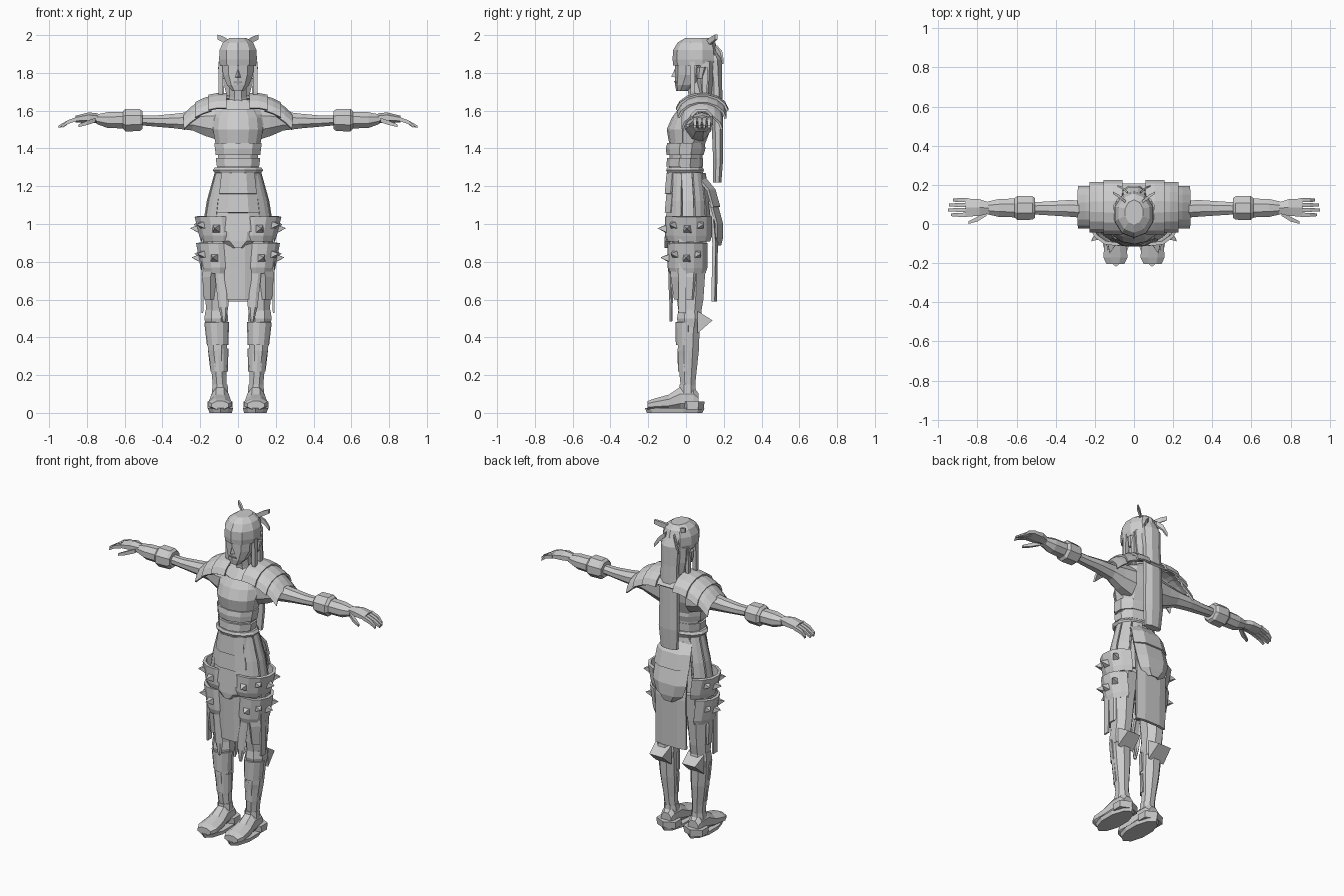
import bpy, math
from mathutils import Vector, Matrix

grey = bpy.data.materials.new("plain grey")
grey.diffuse_color = (0.6, 0.6, 0.6, 1)
AXES = {'z': (Vector((1, 0, 0)), Vector((0, 1, 0))),
        'x': (Vector((0, 1, 0)), Vector((0, 0, 1))),
        'y': (Vector((1, 0, 0)), Vector((0, 0, 1)))}


def make(name, verts, faces, mirror=False, thick=0):
    me = bpy.data.meshes.new(name)
    me.from_pydata([tuple(v) for v in verts], [], faces)
    me.materials.append(grey)
    ob = bpy.data.objects.new(name, me)
    bpy.context.collection.objects.link(ob)
    if thick:
        m = ob.modifiers.new("thickness", 'SOLIDIFY')
        m.thickness, m.offset = thick, 0
    if mirror:
        m = ob.modifiers.new("mirror", 'MIRROR')
        m.use_mirror_merge = False
    # consistent outward normals
    import bmesh
    bm = bmesh.new()
    bm.from_mesh(me)
    bmesh.ops.recalc_face_normals(bm, faces=bm.faces)
    bm.to_mesh(me)
    bm.free()
    return ob


def loft(name, rings, axis='z', n=8, mirror=False):
    """Closed tube; ring = (x, y, z, half width, half depth)."""
    u, v = AXES[axis]
    k = 1 / math.cos(math.pi / n)
    vs = []
    for x, y, z, a, b in rings:
        for i in range(n):
            t = 2 * math.pi * (i + .5) / n
            vs.append(Vector((x, y, z)) + u * a * k * math.cos(t) + v * b * k * math.sin(t))
    fs = [(r*n+i, r*n+(i+1) % n, (r+1)*n+(i+1) % n, (r+1)*n+i)
          for r in range(len(rings)-1) for i in range(n)]
    fs += [tuple(range(n)), tuple(range((len(rings)-1)*n, len(rings)*n))]
    return make(name, vs, fs, mirror)


def shell(name, rings, a0, a1, axis='z', n=6, mirror=False, thick=.012):
    """Curved plate covering the angles a0 to a1 (degrees)."""
    u, v = AXES[axis]
    vs = []
    for x, y, z, a, b in rings:
        for i in range(n + 1):
            t = math.radians(a0 + (a1 - a0) * i / n)
            vs.append(Vector((x, y, z)) + u * a * math.cos(t) + v * b * math.sin(t))
    m = n + 1
    fs = [(r*m+i, r*m+i+1, (r+1)*m+i+1, (r+1)*m+i) for r in range(len(rings)-1) for i in range(n)]
    return make(name, vs, fs, mirror, thick)


def cloth(name, rows, bow=0, mirror=False, thick=.01):
    """Hanging panel; row = (x0, x1, y, z); bow pushes the side edges in y."""
    vs = []
    for x0, x1, y, z in rows:
        for i in range(4):
            vs.append((x0 + (x1-x0) * (0, .25, .75, 1)[i], y + (bow if i in (0, 3) else 0), z))
    fs = [(r*4+i, r*4+i+1, r*4+i+5, r*4+i+4) for r in range(len(rows)-1) for i in range(3)]
    return make(name, vs, fs, mirror, thick)


def spike(name, base, direction, r=.022, length=.05):
    d = Vector(direction).normalized()
    q = d.to_track_quat('Z', 'Y').to_matrix()
    b = Vector(base)
    vs = [b + q @ Vector((sx*r, sy*r, 0)) for sx, sy in ((-1, -1), (1, -1), (1, 1), (-1, 1))]
    vs.append(b + d * length)
    make(name, vs, [(0, 1, 2, 3), (0, 1, 4), (1, 2, 4), (2, 3, 4), (3, 0, 4)], True)


# head, helmet and hair
loft("face", [(0, -.02, 1.705, .032, .03), (0, 0, 1.735, .058, .055), (0, .025, 1.79, .08, .08),
              (0, .03, 1.87, .085, .085)], n=10)
loft("helmet", [(0, .05, 1.84, .095, .112), (0, .05, 1.87, .1, .115), (0, .05, 1.92, .098, .113),
                (0, .055, 1.96, .08, .095), (0, .06, 1.985, .045, .06)], n=10)
make("nose", [(0, -.055, 1.83), (.018, -.05, 1.775), (-.018, -.05, 1.775), (0, -.078, 1.78)],
     [(0, 1, 3), (0, 3, 2), (1, 2, 3), (0, 2, 1)])
loft("mouth", [(0, -.048, 1.745, .025, .008), (0, -.052, 1.757, .022, .01)], n=6)
loft("ear", [(.085, .075, 1.77, .012, .014), (.09, .085, 1.83, .016, .022)], n=6, mirror=True)
loft("back_hair", [(0, .1, 1.68, .06, .035), (0, .1, 1.76, .08, .05), (0, .1, 1.86, .09, .06)])
loft("front_braid", [(.088, .035, 1.62, .004, .004), (.092, .035, 1.7, .012, .012),
                     (.09, .035, 1.86, .012, .014)], n=4, mirror=True)
loft("rear_braid", [(.08, .1, 1.6, .005, .005), (.085, .1, 1.7, .01, .012),
                    (.085, .1, 1.85, .01, .014)], n=4, mirror=True)
loft("ponytail", [(0, .165, 1.22, .055, .022), (0, .17, 1.35, .065, .027), (0, .165, 1.6, .06, .032),
                  (0, .16, 1.75, .055, .03), (0, .15, 1.87, .06, .04), (0, .13, 1.93, .045, .03)])
loft("hair_tie_upper", [(.04, .11, 1.955, .008, .014), (.075, .14, 1.975, .008, .016),
                        (.108, .16, 1.99, .006, .013)], 'x', 4, True)
loft("hair_tie_lower", [(.03, .16, 1.93, .006, .014), (.06, .185, 1.9, .006, .016),
                        (.085, .195, 1.86, .004, .012)], 'x', 4, True)

# torso
loft("neck", [(0, .07, 1.6, .06, .05), (0, .06, 1.67, .046, .045), (0, .045, 1.77, .045, .045)])
loft("chest", [(0, .01, 1.42, .115, .085), (0, .02, 1.5, .13, .105), (0, .045, 1.58, .145, .088),
               (0, .065, 1.63, .12, .068), (0, .07, 1.66, .06, .05)], n=10)
shell("breast_plate", [(0, .01, 1.425, .118, .093), (0, .012, 1.5, .132, .108),
                       (0, .02, 1.56, .125, .09), (0, .035, 1.605, .1, .072)], 195, 345, n=6)
loft("waist", [(0, -.005, 1.25, .112, .085), (0, 0, 1.34, .105, .083), (0, .005, 1.44, .112, .083)], n=10)
loft("belly_band", [(0, -.005, 1.365, .118, .093), (0, -.002, 1.4, .122, .1),
                    (0, 0, 1.43, .126, .094)], n=10)
loft("middle_band", [(0, -.008, 1.305, .112, .092), (0, -.005, 1.35, .118, .09)], n=10)
loft("belt", [(0, -.005, 1.27, .122, .094), (0, -.005, 1.285, .134, .1), (0, -.005, 1.3, .122, .094)], n=12)

# shoulder guards, three overlapping arches
for i, (x0, x1, z0, z1, h) in enumerate(((.06, .155, 1.69, 1.675, .135), (.14, .225, 1.675, 1.635, .125),
                                         (.205, .285, 1.645, 1.575, .105))):
    shell("shoulder_guard_%d" % (i + 1), [(x0, .085, z0 - .09, h, .09), ((x0+x1)/2, .085, (z0+z1)/2 - .083, h, .09),
                                          (x1, .085, z1 - .085, h, .09)], 5, 172, 'x', 7, True)
shell("back_collar", [(-.07, .09, 1.59, .12, .085), (.07, .09, 1.59, .12, .085)], 20, 75, 'x', 3)

# arms, cuffs and hands
loft("arm", [(.09, .06, 1.535, .075, .095), (.17, .065, 1.54, .06, .075), (.24, .075, 1.545, .045, .05),
             (.34, .08, 1.545, .042, .038), (.43, .08, 1.545, .036, .03), (.53, .08, 1.55, .03, .026)], 'x', 8, True)
loft("cuff", [(.505, .082, 1.55, .05, .046), (.52, .082, 1.55, .06, .058), (.595, .082, 1.55, .062, .06),
              (.61, .082, 1.55, .05, .046)], 'x', 8, True)
loft("forearm_guard", [(.6, .082, 1.55, .048, .044), (.69, .082, 1.55, .046, .042),
                       (.75, .082, 1.555, .032, .025)], 'x', 8, True)
loft("palm", [(.74, .082, 1.56, .028, .022), (.79, .084, 1.563, .043, .024),
              (.86, .084, 1.555, .046, .016)], 'x', 6, True)
for i in range(4):
    y, tip = .047 + .025 * i, (.935, .95, .945, .925)[i]
    loft("finger_%d" % (i + 1), [(.85, y, 1.557, .011, .011), (.9, y, 1.54, .01, .01),
                                 (tip, y, 1.515, .007, .006)], 'x', 4, True)
loft("thumb", [(.755, .055, 1.55, .014, .012), (.8, .025, 1.535, .012, .011),
               (.845, .008, 1.52, .007, .007)], 'x', 4, True)

# hips and skirt
loft("hips", [(0, 0, .86, .125, .07), (0, .01, .95, .165, .09), (0, .01, 1.08, .155, .1),
              (0, 0, 1.2, .13, .092), (0, -.005, 1.28, .112, .088)], n=12)
for i in range(4):
    a = -50 + 33 * i
    shell("skirt_pleat_%d" % (i + 1), [(0, .01, 1.27, .118, .09), (0, .015, 1.12, .16, .11),
                                       (0, .015, .96 - .02 * (i % 2), .188, .12)], a, a + 30, n=2, mirror=True)
for i in range(3):
    z = 1.27 - .1 * i
    w = .085 + .012 * i
    cloth("front_apron_%d" % (i + 1), [(-w, w, -.098, z), (-w - .012, w + .012, -.108, z - .11)], .03)
cloth("front_apron_tip", [(-.1, .1, -.104, .98), (-.085, .085, -.11, .91), (-.03, .03, -.108, .875)], .025)
cloth("front_cloth", [(-.075, .075, -.095, .95), (-.07, .07, -.09, .78), (-.07, .07, -.085, .6)], .012)
cloth("back_flap_upper", [(-.09, .09, .1, 1.24), (-.115, .115, .15, 1.18), (-.12, .12, .175, 1.09)], -.035, thick=.014)
cloth("back_flap_lower", [(-.115, .115, .16, 1.11), (-.115, .115, .19, 1.0), (-.09, .09, .19, .93),
                          (-.045, .045, .18, .89)], -.03, thick=.014)
cloth("back_cloth", [(-.1, .1, .14, 1.12), (-.105, .105, .16, .9), (-.105, .105, .155, .59)], -.012, thick=.018)

# legs
loft("leg", [(.095, .01, .12, .037, .036), (.1, .01, .2, .038, .044), (.108, .012, .33, .05, .056),
             (.112, .015, .42, .055, .056), (.115, .02, .5, .055, .055), (.115, .022, .6, .056, .07),
             (.112, .025, .76, .068, .078), (.1, .02, .92, .085, .09)], n=8, mirror=True)
loft("knee_band", [(.115, .02, .455, .055, .058), (.115, .02, .5, .063, .068),
                   (.115, .02, .545, .057, .06)], n=8, mirror=True)
make("calf_point", [(.06, .06, .54), (.17, .06, .54), (.06, .06, .42), (.17, .06, .42), (.07, .14, .49), (.16, .14, .49)],
     [(0, 1, 5, 4), (2, 4, 5, 3), (0, 4, 2), (1, 3, 5), (0, 2, 3, 1)], True)
for i, (z, r) in enumerate(((.22, .045), (.36, .056))):
    shell("shin_guard_%d" % (i + 1), [(.1 + .008*i, .012, z, r - .005, r + .004), (.105 + .008*i, .012, z + .12, r + .004, r + .006)],
          180, 360, n=6, mirror=True)
cloth("front_ribbon", [(.075, .125, -.075, .78), (.05, .11, -.08, .64), (.055, .1, -.083, .56),
                       (.068, .08, -.083, .485)], .008, True)
cloth("outer_ribbon", [(.182, .192, -.02, .92), (.184, .194, -.02, .53)], 0, True, .04)
loft("thigh_pouch", [(.145, 0, .6, .035, .055), (.145, 0, .72, .045, .07), (.13, 0, .8, .05, .075)],
     n=6, mirror=True)

# spiked thigh bands
for name, cx, cy, z0, z1, a, b in (("upper", .09, .015, .91, 1.04, .105, .115),
                                   ("lower", .105, .01, .74, .9, .082, .095)):
    shell(name + "_thigh_band", [(cx, cy, z0, a - .006, b - .006), (cx, cy, z0 + .03, a + .004, b + .004),
                                 (cx + .012, cy, z1, a + .016, b + .004)], -125, 75, n=7, mirror=True, thick=.018)
    for i, deg in enumerate((-78, -38, -4, 28)):
        t = math.radians(deg)
        d = (math.cos(t), math.sin(t), .05)
        zm = (z0 + z1) / 2 + (.02 if i % 2 else 0)
        spike("%s_spike_%d" % (name, i + 1), (cx + (a + .01) * d[0], cy + (b + .004) * d[1], zm), d)

# feet
loft("shoe", [(.095, -.205, .04, .045, .022), (.095, -.17, .045, .062, .03), (.095, -.09, .055, .055, .042),
              (.095, -.03, .075, .046, .062), (.095, .04, .075, .044, .062), (.095, .065, .06, .036, .045)], 'y', 8, True)
loft("sole", [(.092, -.06, .0, .06, .14), (.092, -.06, .025, .066, .15)], n=10, mirror=True)
loft("heel_band", [(.095, .035, .018, .065, .05), (.095, .035, .06, .066, .055)], n=6, mirror=True)
loft("ankle_cuff", [(.095, .008, .105, .043, .045), (.095, .008, .15, .04, .042)], n=8, mirror=True)
